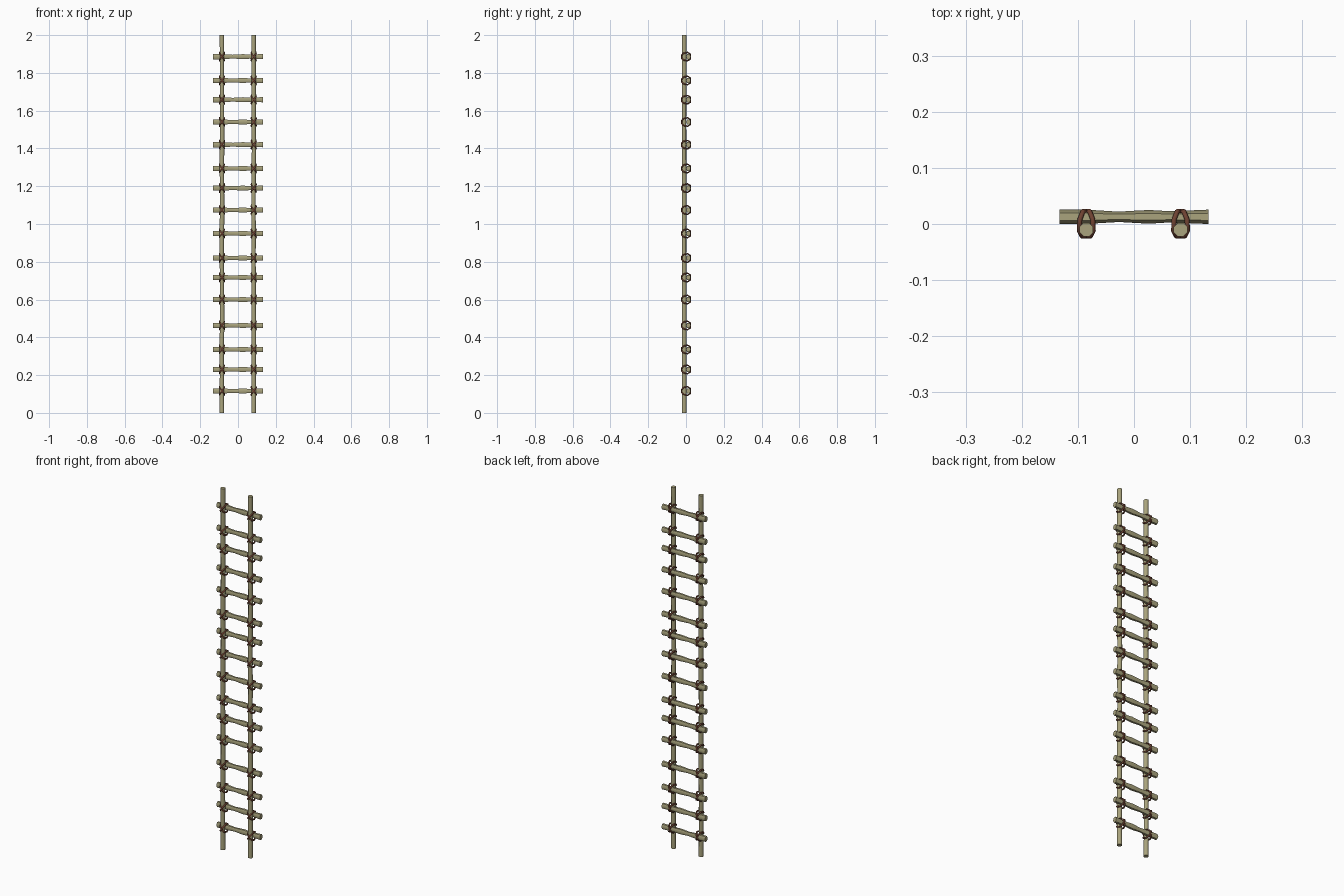
import bpy, bmesh, math, random
from mathutils import Vector

if "Cube" in bpy.data.objects:
    bpy.data.objects.remove(bpy.data.objects["Cube"])

random.seed(4)


def material(name, colour):
    m = bpy.data.materials.new(name)
    m.diffuse_color = (*colour, 1)
    m.use_nodes = True
    m.node_tree.nodes["Principled BSDF"].inputs["Base Color"].default_value = m.diffuse_color
    return m


WOOD = material("weathered wood", (0.40, 0.37, 0.205))
ROPE = material("red brown rope", (0.16, 0.055, 0.032))


def finish(bm, name, mat):
    bmesh.ops.recalc_face_normals(bm, faces=bm.faces)
    me = bpy.data.meshes.new(name)
    bm.to_mesh(me)
    bm.free()
    me.materials.append(mat)
    me.polygons.foreach_set("use_smooth", [True] * len(me.polygons))
    me.set_sharp_from_angle(angle=math.radians(65))
    ob = bpy.data.objects.new(name, me)
    bpy.context.collection.objects.link(ob)
    return ob


def tube(bm, path, radii, sides, closed=False, phase=0.5, tall=1.0):
    """Sweep a polygon along a path, with one radius per path point."""
    n = len(path)
    rings = []
    for i, p in enumerate(path):
        a = path[i - 1] if closed or i > 0 else p
        b = path[(i + 1) % n] if closed or i < n - 1 else p
        t = (b - a).normalized()
        ref = Vector((0, 1, 0))
        if closed:  # lashings lie in a slanted plane through y
            ref = Vector((path[1].z - path[0].z, 0, path[0].x - path[1].x))
        u = (ref - t * ref.dot(t)).normalized()
        v = t.cross(u) * tall
        ring = []
        for k in range(sides):
            w = 2 * math.pi * (k + phase) / sides
            ring.append(bm.verts.new(p + radii[i] * (u * math.cos(w) + v * math.sin(w))))
        rings.append(ring)
    for i in range(n if closed else n - 1):
        r, s = rings[i], rings[(i + 1) % n]
        for k in range(sides):
            j = (k + 1) % sides
            bm.faces.new((r[k], r[j], s[j], s[k]))
    if not closed:
        bm.faces.new(rings[0])
        bm.faces.new(rings[-1])


RUNGS = [0.116, 0.23, 0.336, 0.463, 0.60, 0.717, 0.82, 0.95,
         1.074, 1.19, 1.294, 1.42, 1.54, 1.658, 1.76, 1.886]
POLES = {"left": -0.085, "right": 0.083}

# Upright poles, slightly uneven along their length
for side, x in POLES.items():
    bm = bmesh.new()
    path, radii = [], []
    for i in range(18):
        end = i in (0, 17)
        path.append(Vector((x + (0 if end else random.uniform(-.0015, .0015)),
                            -0.010, 2 * i / 17)))
        radii.append(0.0132 if end else random.uniform(0.0118, 0.0134))
    tube(bm, path, radii, 8)
    finish(bm, side + "_pole", WOOD)

# Rungs behind the poles: straight ends and a narrow waist
PROFILE = [(-.133, .0128), (-.085, .0128), (-.06, .0112), (-.027, .0092),
           (.0, .0108), (.027, .0122), (.06, .0102), (.085, .0108), (.133, .0128)]
for i, z in enumerate(RUNGS):
    bm = bmesh.new()
    tube(bm, [Vector((x, 0.0128, z)) for x, r in PROFILE], [r for x, r in PROFILE],
         6, phase=0, tall=1.25)
    finish(bm, "rung_%02d" % (i + 1), WOOD)

# Crossed rope lashings at each joint, as (across, depth, height)
HALF = [(.008, -.0215, .010), (.0125, -.012, .018), (.0115, .008, .0225), (.006, .0225, .014)]
for side, px in POLES.items():
    bm = bmesh.new()
    for z in RUNGS:
        for s in (-1, 1):
            loop = [(x, y, h) for x, y, h in HALF] + [(-x, y, -h) for x, y, h in reversed(HALF)]
            path = [Vector((px + s * x, y, z + h)) for x, y, h in loop]
            tube(bm, path, [0.0044] * len(path), 6, closed=True)
    finish(bm, side + "_lashings", ROPE)
